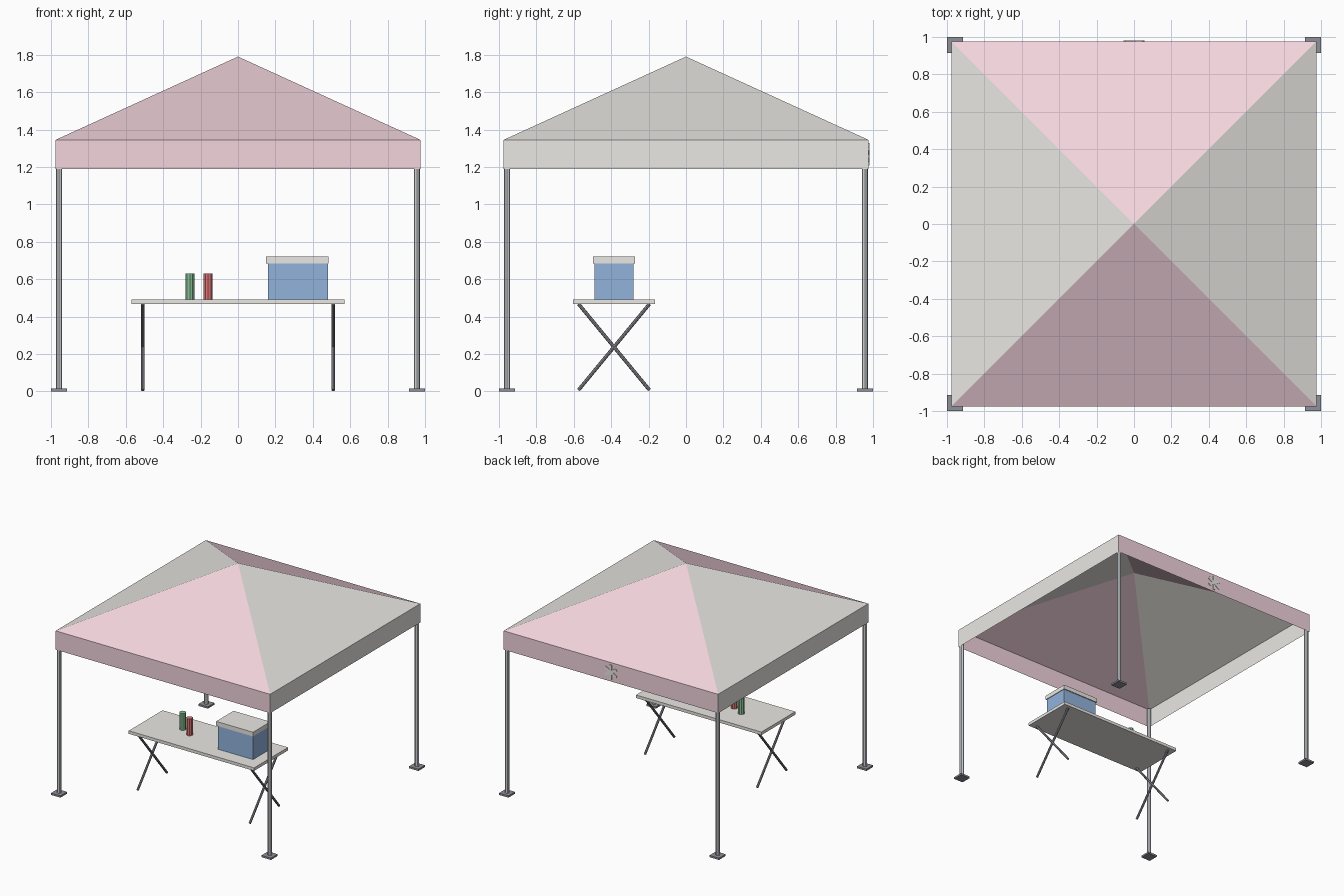
import bpy, bmesh
from math import radians
from mathutils import Vector

if "Cube" in bpy.data.objects:
    bpy.data.objects.remove(bpy.data.objects["Cube"])


def mat(name, rgb):
    m = bpy.data.materials.new(name)
    m.diffuse_color = (*rgb, 1)
    m.use_nodes = True
    m.node_tree.nodes["Principled BSDF"].inputs["Base Color"].default_value = m.diffuse_color
    return m


PINK = mat("pink", (0.90, 0.66, 0.73))
CREAM = mat("cream", (0.83, 0.81, 0.77))
STEEL = mat("steel", (0.62, 0.65, 0.67))
DARK = mat("dark", (0.28, 0.28, 0.32))
BLUE = mat("blue", (0.29, 0.45, 0.72))
GREEN = mat("green", (0.25, 0.52, 0.30))
RED = mat("red", (0.72, 0.18, 0.18))


def box(name, lo, hi, m, rot_y=0.0):
    lo, hi = Vector(lo), Vector(hi)
    bpy.ops.mesh.primitive_cube_add(size=1, location=(lo + hi) / 2, rotation=(0, rot_y, 0))
    o = bpy.context.object
    o.name, o.scale = name, hi - lo
    o.data.materials.append(m)
    return o


def rod(name, a, b, r, m, sides=8):
    a, b = Vector(a), Vector(b)
    bpy.ops.mesh.primitive_cylinder_add(vertices=sides, radius=r, depth=(b - a).length,
                                        location=(a + b) / 2)
    o = bpy.context.object
    o.name = name
    o.rotation_euler = (b - a).to_track_quat('Z', 'Y').to_euler()
    o.data.materials.append(m)
    return o


# Canopy: four roof panels and a hanging valance, open underneath
W, BOTTOM, EAVE, PEAK = 0.975, 1.19, 1.345, 1.79
bm = bmesh.new()
corners = [(-W, -W), (W, -W), (W, W), (-W, W)]
low = [bm.verts.new((x, y, BOTTOM)) for x, y in corners]
high = [bm.verts.new((x, y, EAVE)) for x, y in corners]
tip = bm.verts.new((0, 0, PEAK))
for i in range(4):
    j = (i + 1) % 4
    for f in (bm.faces.new((low[i], low[j], high[j], high[i])),
              bm.faces.new((high[i], high[j], tip))):
        f.material_index = i % 2      # pink front and back, cream sides
me = bpy.data.meshes.new("canopy")
bm.to_mesh(me)
bm.free()
me.materials.append(PINK)
me.materials.append(CREAM)
bpy.context.collection.objects.link(bpy.data.objects.new("canopy", me))

# Plain six-armed flower ornament on the back valance
for k in range(3):
    box(f"flower_bar_{k}", (-0.011, 0.975, 1.207), (0.011, 0.98 + 0.0005 * k, 1.327),
        CREAM, radians(60 * k))

# Poles and foot plates
P = 0.957
for sx in (-1, 1):
    for sy in (-1, 1):
        x, y = sx * P, sy * P
        rod("pole", (x, y, 0.01), (x, y, 1.335), 0.017, STEEL)
        box("foot_plate", (x - 0.043, y - 0.043, 0), (x + 0.043, y + 0.043, 0.015), DARK)

# Folding table with crossed legs
box("table_top", (-0.57, -0.605, 0.466), (0.57, -0.165, 0.491), CREAM)
for x in (-0.51, 0.51):
    rod("table_leg", (x, -0.575, 0.007), (x, -0.195, 0.468), 0.0095, DARK)
    rod("table_leg", (x, -0.195, 0.007), (x, -0.575, 0.468), 0.0095, DARK)

# Cooler box
box("cooler_body", (0.16, -0.49, 0.491), (0.48, -0.28, 0.685), BLUE)
box("cooler_lid", (0.15, -0.498, 0.685), (0.485, -0.272, 0.72), CREAM)

# Drink bottles
rod("green_bottle", (-0.257, -0.35, 0.491), (-0.257, -0.35, 0.63), 0.025, GREEN, 10)
rod("red_bottle", (-0.16, -0.40, 0.491), (-0.16, -0.40, 0.63), 0.025, RED, 10)
